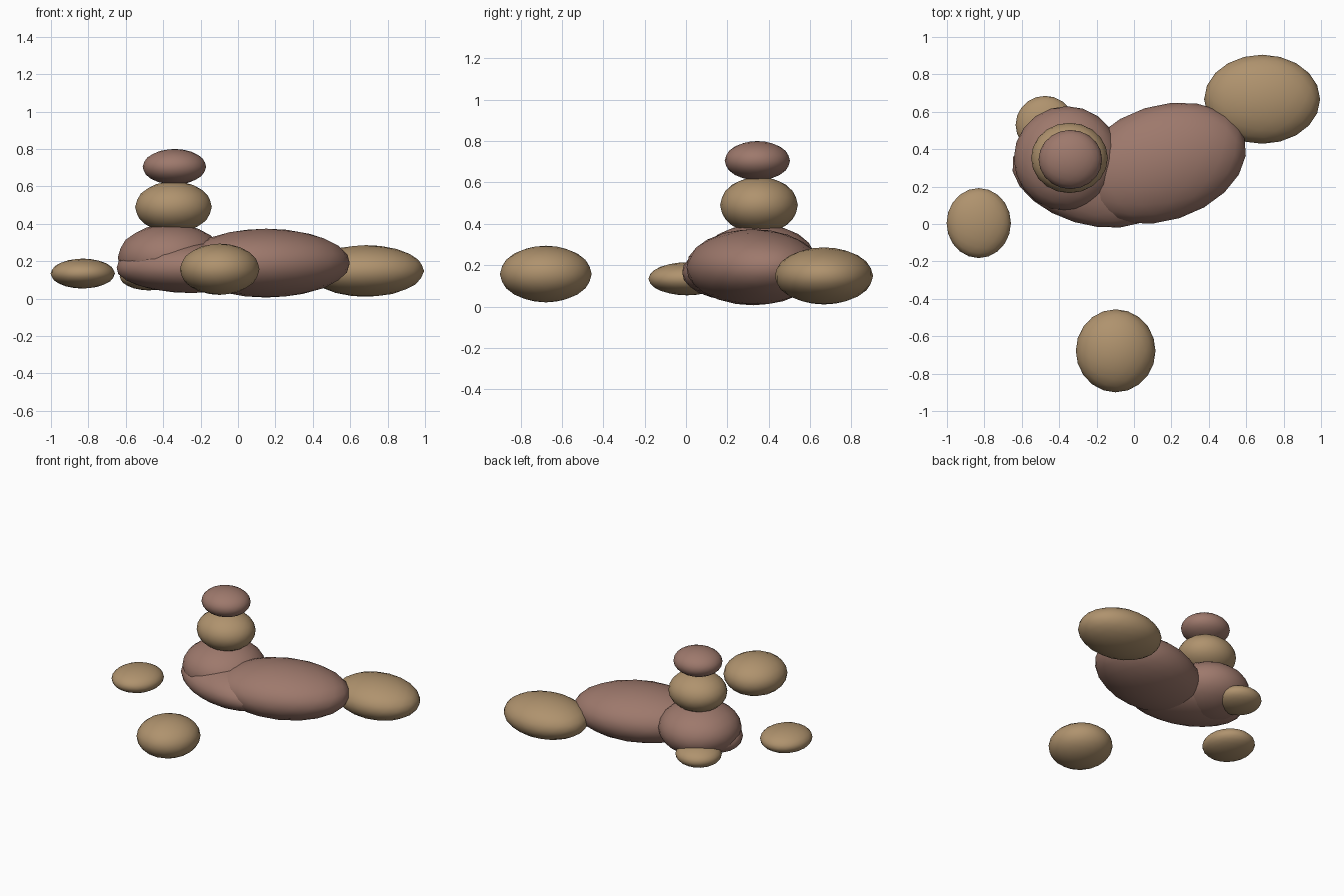
import bpy
import math

cube = bpy.data.objects.get("Cube")
if cube:
    bpy.data.objects.remove(cube, do_unlink=True)


def make_material(name, colour):
    mat = bpy.data.materials.new(name)
    mat.use_nodes = True
    mat.diffuse_color = colour
    bsdf = mat.node_tree.nodes["Principled BSDF"]
    bsdf.inputs["Base Color"].default_value = colour
    bsdf.inputs["Roughness"].default_value = 0.9
    return mat


tan = make_material("tan_stone", (0.43, 0.29, 0.155, 1))
mauve = make_material("mauve_stone", (0.34, 0.19, 0.15, 1))


def stone(name, mat, centre, radii, turn=0):
    """Flattened low-poly pebble, fitted exactly to its radii."""
    bpy.ops.mesh.primitive_ico_sphere_add(subdivisions=3, radius=1, location=centre)
    obj = bpy.context.object
    obj.name = name
    mesh = obj.data
    for axis in range(3):
        reach = max(abs(v.co[axis]) for v in mesh.vertices)
        for v in mesh.vertices:
            v.co[axis] *= radii[axis] / reach
    obj.rotation_euler.z = math.radians(turn)
    mesh.materials.append(mat)
    bpy.ops.object.shade_smooth()
    return obj


# Stacked cairn
stone("cairn_top_stone", mauve, (-0.34, 0.345, 0.705), (0.17, 0.158, 0.095))
stone("cairn_middle_stone", tan, (-0.345, 0.353, 0.49), (0.205, 0.188, 0.137))
stone("cairn_base_stone", mauve, (-0.36, 0.35, 0.22), (0.283, 0.28, 0.18))

# Large stones around the base
stone("low_base_stone", mauve, (-0.25, 0.235, 0.165), (0.415, 0.235, 0.135), -17)
stone("large_stone", mauve, (0.15, 0.325, 0.19), (0.462, 0.308, 0.184), 17.5)

# Scattered outer stones
stone("left_end_stone", tan, (0.685, 0.667, 0.148), (0.31, 0.238, 0.138))
stone("front_stone", tan, (-0.098, -0.678, 0.157), (0.213, 0.222, 0.137))
stone("right_end_stone", tan, (-0.83, 0.005, 0.134), (0.172, 0.187, 0.08))
stone("back_stone", tan, (-0.475, 0.53, 0.12), (0.158, 0.155, 0.076))
